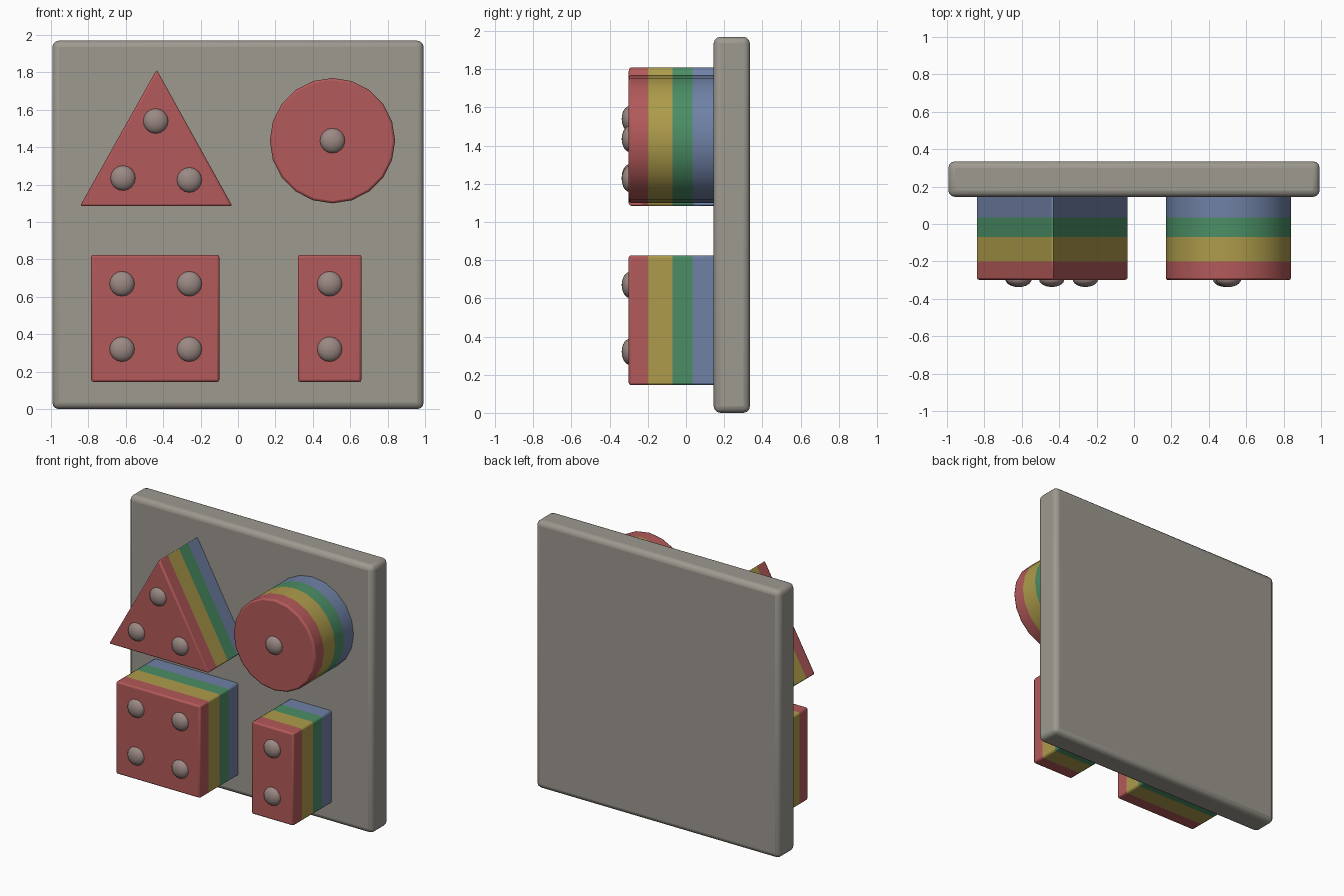
import bpy, bmesh
from math import sin, cos, pi, radians

if "Cube" in bpy.data.objects:
    bpy.data.objects.remove(bpy.data.objects["Cube"])


def material(name, rgb):
    m = bpy.data.materials.new(name)
    m.diffuse_color = (*rgb, 1)
    m.use_nodes = True
    m.node_tree.nodes["Principled BSDF"].inputs["Base Color"].default_value = m.diffuse_color
    return m


RED = material("red", (0.45, 0.10, 0.10))
YELLOW = material("yellow", (0.42, 0.33, 0.07))
GREEN = material("green", (0.07, 0.27, 0.13))
BLUE = material("blue", (0.16, 0.22, 0.38))
BOARD = material("warm grey", (0.34, 0.32, 0.28))
PEG = material("peg grey", (0.33, 0.25, 0.23))

# Depth of each colour boundary, front to back; the last sits inside the board
LEVELS = [-0.30, -0.20, -0.07, 0.035, 0.16]


def finish(ob, width, segments):
    b = ob.modifiers.new("rounded_edges", "BEVEL")
    b.width, b.segments = width, segments
    b.limit_method, b.angle_limit = "ANGLE", radians(35)
    bpy.ops.object.select_all(action="DESELECT")
    ob.select_set(True)
    bpy.context.view_layer.objects.active = ob
    bpy.ops.object.shade_smooth_by_angle(angle=radians(40))


def block(name, outline):
    """Extrude an (x, z) outline backwards through the four colour bands."""
    bm = bmesh.new()
    rings = [[bm.verts.new((x, y, z)) for x, z in outline] for y in LEVELS]
    n = len(outline)
    bm.faces.new(rings[0])
    bm.faces.new(rings[-1][::-1]).material_index = 3
    for band in range(4):
        a, b = rings[band], rings[band + 1]
        for i in range(n):
            j = (i + 1) % n
            bm.faces.new((a[j], a[i], b[i], b[j])).material_index = band
    bmesh.ops.recalc_face_normals(bm, faces=bm.faces[:])
    me = bpy.data.meshes.new(name)
    bm.to_mesh(me)
    bm.free()
    for m in (RED, YELLOW, GREEN, BLUE):
        me.materials.append(m)
    ob = bpy.data.objects.new(name, me)
    bpy.context.collection.objects.link(ob)
    finish(ob, 0.012, 2)


def rect(x0, x1, z0, z1):
    return [(x0, z0), (x1, z0), (x1, z1), (x0, z1)]


# Backing board
bpy.ops.mesh.primitive_cube_add(size=1, location=(0, 0.24, 0.985))
board = bpy.context.object
board.name = "backing_board"
board.scale = (1.985, 0.19, 1.97)
bpy.ops.object.transform_apply(location=False, rotation=False, scale=True)
board.data.materials.append(BOARD)
finish(board, 0.035, 3)

# Shape blocks
block("triangle_block", [(-0.845, 1.085), (-0.03, 1.085), (-0.435, 1.815)])
block("round_block", [(0.505 + 0.335 * cos(2 * pi * i / 20),
                       1.435 + 0.335 * sin(2 * pi * i / 20)) for i in range(20)])
block("square_block", rect(-0.785, -0.10, 0.145, 0.825))
block("rectangle_block", rect(0.32, 0.66, 0.145, 0.825))

# Low domed pegs showing through the front of each block
PEGS = {
    "triangle_peg": [(-0.44, 1.54), (-0.615, 1.235), (-0.26, 1.225)],
    "round_peg": [(0.505, 1.435)],
    "square_peg": [(x, z) for x in (-0.62, -0.26) for z in (0.32, 0.67)],
    "rectangle_peg": [(0.49, 0.32), (0.49, 0.67)],
}
for name, spots in PEGS.items():
    for x, z in spots:
        bpy.ops.mesh.primitive_uv_sphere_add(segments=16, ring_count=10, radius=1,
                                             location=(x, -0.295, z),
                                             rotation=(pi / 2, 0, 0))
        peg = bpy.context.object
        peg.name = name
        peg.scale = (0.068, 0.068, 0.042)
        peg.data.materials.append(PEG)
        bpy.ops.object.shade_smooth()
